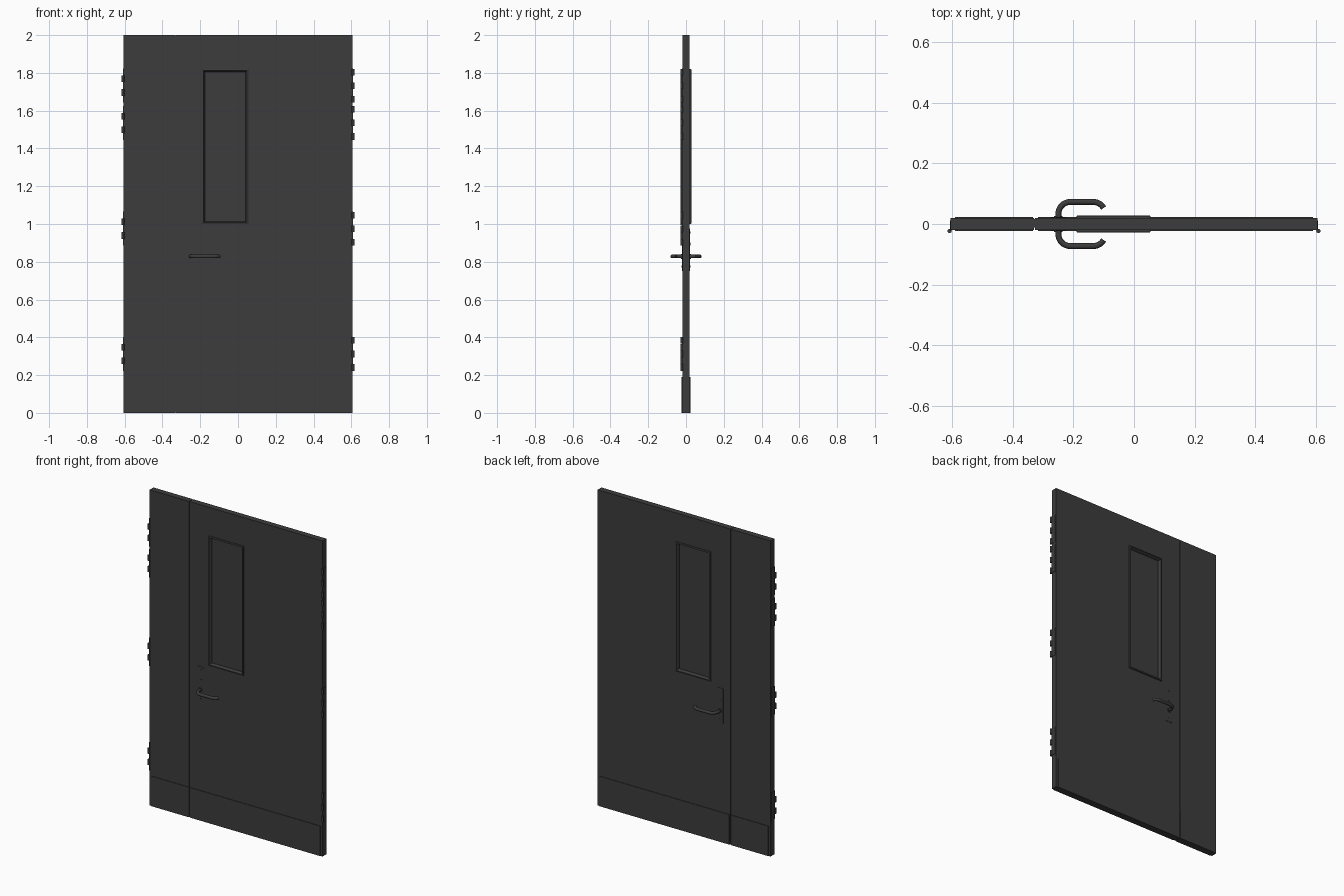
import bpy, bmesh
from math import cos, sin, radians, pi

if "Cube" in bpy.data.objects:
    bpy.data.objects.remove(bpy.data.objects["Cube"])

mat = bpy.data.materials.new("dark_grey")
mat.diffuse_color = (0.045, 0.045, 0.045, 1)
mat.use_nodes = True
mat.node_tree.nodes["Principled BSDF"].inputs["Base Color"].default_value = mat.diffuse_color


def finish(name, bm):
    bmesh.ops.recalc_face_normals(bm, faces=bm.faces)
    me = bpy.data.meshes.new(name)
    bm.to_mesh(me)
    bm.free()
    ob = bpy.data.objects.new(name, me)
    bpy.context.collection.objects.link(ob)
    me.materials.append(mat)
    return ob


def smooth(ob):
    bpy.ops.object.select_all(action='DESELECT')
    ob.select_set(True)
    bpy.context.view_layer.objects.active = ob
    bpy.ops.object.shade_smooth_by_angle(angle=radians(40))


def box(name, x0, x1, y0, y1, z0, z1):
    bm = bmesh.new()
    bmesh.ops.create_cube(bm, size=1)
    for v in bm.verts:
        v.co = ((x0 + x1) / 2 + v.co.x * (x1 - x0),
                (y0 + y1) / 2 + v.co.y * (y1 - y0),
                (z0 + z1) / 2 + v.co.z * (z1 - z0))
    return finish(name, bm)


def cylinder(name, centre, r, length, axis='Z', n=16):
    bm = bmesh.new()
    bmesh.ops.create_cone(bm, cap_ends=True, segments=n, radius1=r, radius2=r, depth=length)
    for v in bm.verts:
        x, y, z = v.co
        if axis == 'Y':
            x, y, z = x, -z, y
        v.co = (centre[0] + x, centre[1] + y, centre[2] + z)
    ob = finish(name, bm)
    smooth(ob)
    return ob


def rect_sweep(name, x0, x1, z0, z1, profile):
    # closed (inset, y) profile carried round a rectangle with mitred corners
    bm = bmesh.new()
    rings = [[bm.verts.new(p) for p in ((x0 + d, y, z0 + d), (x1 - d, y, z0 + d),
                                        (x1 - d, y, z1 - d), (x0 + d, y, z1 - d))]
             for d, y in profile]
    for i, a in enumerate(rings):
        b = rings[(i + 1) % len(rings)]
        for k in range(4):
            j = (k + 1) % 4
            bm.faces.new((a[k], a[j], b[j], b[k]))
    return finish(name, bm)


T = 0.019            # half thickness of the leaves
EDGE = 0.606
WX0, WX1, WZ0, WZ1 = -0.19, 0.055, 1.0, 1.82   # vision panel outline

# leaves and the seal between them
main_leaf = box("main_leaf", -0.327, EDGE, -T, T, 0, 2)
box("side_leaf", -EDGE, -0.331, -T, T, 0, 2)
box("meeting_seal", -0.331, -0.327, -0.012, 0.017, 0.002, 1.998)

# window opening through the main leaf
cutter = box("window_cutter", WX0 + 0.006, WX1 - 0.006, -0.1, 0.1, WZ0 + 0.006, WZ1 - 0.006)
mod = main_leaf.modifiers.new("opening", 'BOOLEAN')
mod.operation = 'DIFFERENCE'
mod.solver = 'EXACT'
mod.object = cutter
bpy.context.view_layer.objects.active = main_leaf
bpy.ops.object.modifier_apply(modifier=mod.name)
bpy.data.objects.remove(cutter)
box("window_pane", WX0 + 0.006, WX1 - 0.006, -0.008, 0.008, WZ0 + 0.006, WZ1 - 0.006)

for side, s in (("front", -1), ("back", 1)):
    # glazing bead, sloping in towards the pane
    rect_sweep("window_bead_" + side, WX0, WX1, WZ0, WZ1,
               [(0, s * 0.018), (0, s * 0.026), (0.003, s * 0.028), (0.008, s * 0.028),
                (0.014, s * 0.016), (0.014, s * 0.007), (0.007, s * 0.007), (0.007, s * 0.018)])

    # kick plates
    y = sorted((s * 0.0185, s * 0.0225))
    box("main_kick_plate_" + side, -0.318, 0.592, *y, 0, 0.19)
    box("side_kick_plate_" + side, -0.592, -0.333, *y, 0, 0.19)

    # lock plate with rounded corners, screws, lever rose and keyhole barrel
    y = sorted((s * 0.018, s * 0.0215))
    plate = box("lock_plate_" + side, -0.275, -0.225, *y, 0.75, 0.975)
    bm = bmesh.new()
    bm.from_mesh(plate.data)
    edges = [e for e in bm.edges if abs(e.verts[0].co.y - e.verts[1].co.y) > 0.002]
    bmesh.ops.bevel(bm, geom=edges, offset=0.006, segments=3, affect='EDGES', profile=0.5)
    bm.to_mesh(plate.data)
    bm.free()
    for label, z in (("lower", 0.775), ("upper", 0.955)):
        cylinder(f"plate_screw_{label}_{side}", (-0.25, s * 0.021, z), 0.005, 0.003, 'Y', 12)
    cylinder("lever_rose_" + side, (-0.25, s * 0.023, 0.828), 0.014, 0.008, 'Y', 24)
    cylinder("key_barrel_" + side, (-0.25, s * 0.0215, 0.895), 0.008, 0.003, 'Y')

    # lever: straight neck, bend, grip, then a return curl at the end
    path = [(-0.25, 0.018)]
    path += [(-0.21 + 0.04 * cos(a), 0.033 + 0.04 * sin(a))
             for a in (pi - pi / 2 * i / 8 for i in range(9))]
    path += [(-0.135 + 0.04 * cos(a), 0.033 + 0.04 * sin(a))
             for a in (pi / 2 - radians(60) * i / 6 for i in range(7))]
    cu = bpy.data.curves.new("lever_" + side, 'CURVE')
    cu.dimensions = '3D'
    cu.bevel_depth = 0.0098
    cu.bevel_resolution = 3
    cu.use_fill_caps = True
    sp = cu.splines.new('POLY')
    sp.points.add(len(path) - 1)
    for p, (px, py) in zip(sp.points, path):
        p.co = (px, s * py, 0.828, 1)
    lever = bpy.data.objects.new("lever_" + side, cu)
    bpy.context.collection.objects.link(lever)
    cu.materials.append(mat)
    bpy.ops.object.select_all(action='DESELECT')
    lever.select_set(True)
    bpy.context.view_layer.objects.active = lever
    bpy.ops.object.convert(target='MESH')
    smooth(bpy.context.view_layer.objects.active)

# hinges: two knuckles per hinge on the left edge, three on the right
for side, s, offsets in (("left", -1, (-0.036, 0.036)), ("right", 1, (-0.072, 0, 0.072))):
    for n, hz in enumerate((0.312, 0.975, 1.535, 1.732)):
        x = sorted((s * (EDGE - 0.001), s * (EDGE + 0.002)))
        box(f"hinge_plate_{side}_{n}", *x, -0.022, 0.012, hz - 0.09, hz + 0.09)
        for k, dz in enumerate(offsets):
            cylinder(f"hinge_knuckle_{side}_{n}_{k}", (s * 0.609, -0.023, hz + dz), 0.007, 0.035)
